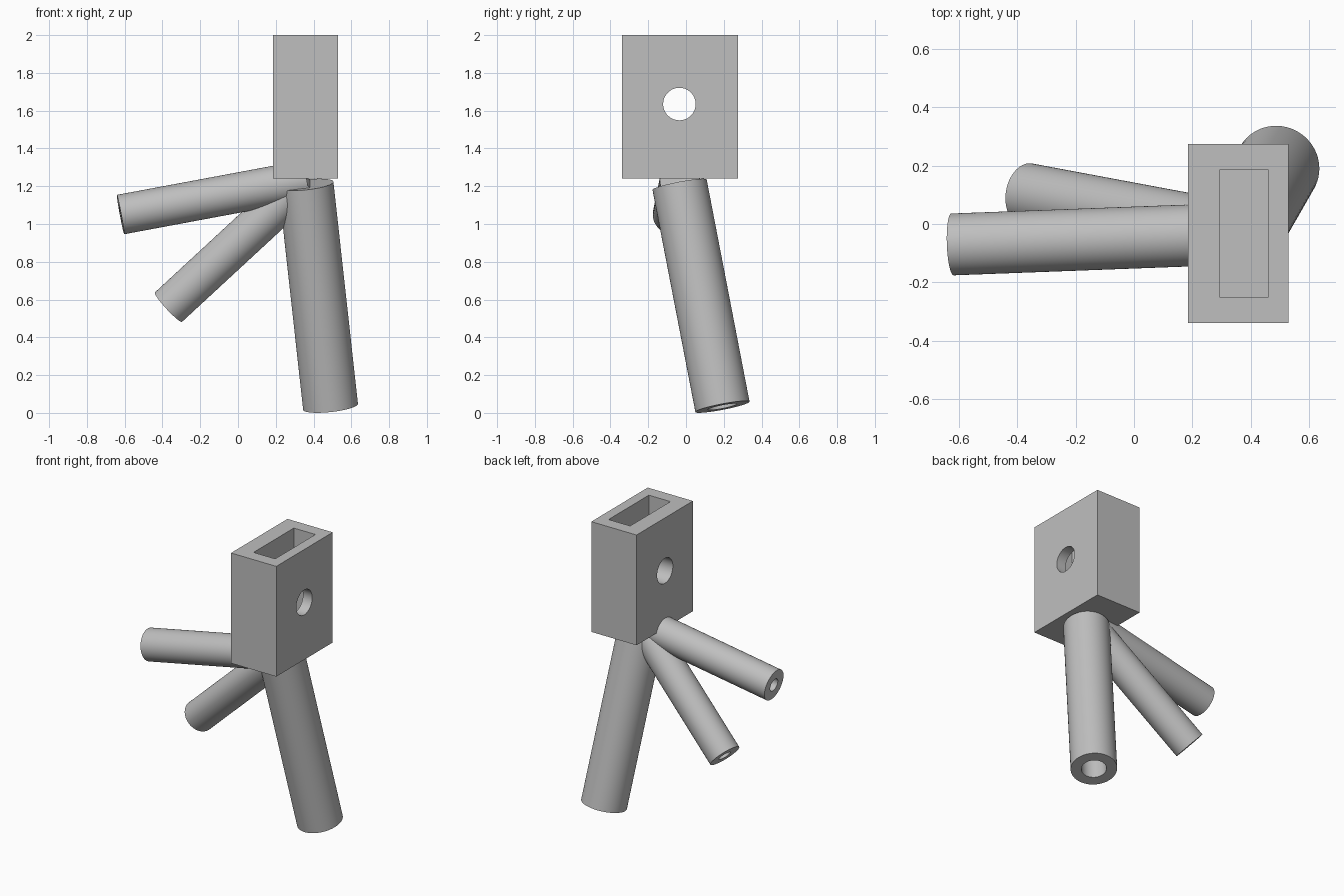
import bpy, bmesh, math
from mathutils import Vector, Matrix

default = bpy.data.objects.get("Cube")
if default:
    bpy.data.objects.remove(default, do_unlink=True)

# Single plain grey
grey = bpy.data.materials.new("plain_grey")
grey.use_nodes = True
GREY = (0.52, 0.52, 0.52, 1)
grey.diffuse_color = GREY
grey.node_tree.nodes["Principled BSDF"].inputs["Base Color"].default_value = GREY


def finish(name, bm):
    bmesh.ops.recalc_face_normals(bm, faces=bm.faces)
    mesh = bpy.data.meshes.new(name)
    bm.to_mesh(mesh)
    bm.free()
    mesh.materials.append(grey)
    obj = bpy.data.objects.new(name, mesh)
    bpy.context.collection.objects.link(obj)
    return obj


def select_only(obj):
    bpy.ops.object.select_all(action='DESELECT')
    obj.select_set(True)
    bpy.context.view_layer.objects.active = obj


def smooth(obj):
    select_only(obj)
    bpy.ops.object.shade_smooth_by_angle(angle=math.radians(35))


def box(name, low, high):
    low, high = Vector(low), Vector(high)
    bm = bmesh.new()
    bmesh.ops.create_cube(bm, size=1, matrix=Matrix.Translation((low + high) / 2)
                          @ Matrix.Diagonal((*(high - low), 1)))
    return finish(name, bm)


def cut(target, cutter):
    mod = target.modifiers.new("cut", 'BOOLEAN')
    mod.operation, mod.solver, mod.object = 'DIFFERENCE', 'EXACT', cutter
    select_only(target)
    bpy.ops.object.modifier_apply(modifier=mod.name)
    bpy.data.objects.remove(cutter, do_unlink=True)


def tube(name, mouth, root, radius, bore):
    """Round bar with a blind bore, turned from a profile between two points."""
    mouth, root = Vector(mouth), Vector(root)
    axis = root - mouth
    length = axis.length
    depth = length * 0.85
    profile = [(0, depth), (bore, depth), (bore, 0),
               (radius, 0), (radius, length), (0, length)]
    bm = bmesh.new()
    verts = [bm.verts.new((r, 0, z)) for r, z in profile]
    edges = [bm.edges.new(pair) for pair in zip(verts, verts[1:])]
    bmesh.ops.spin(bm, geom=verts + edges, cent=(0, 0, 0), axis=(0, 0, 1),
                   angle=math.tau, steps=64)
    bmesh.ops.remove_doubles(bm, verts=bm.verts, dist=1e-5)
    bm.transform(Matrix.Translation(mouth) @ axis.to_track_quat('Z', 'Y').to_matrix().to_4x4())
    smooth(finish(name, bm))


# Socket block with a pocket in the top and a cross hole through both sides
block = box("socket_block", (0.185, -0.34, 1.24), (0.53, 0.275, 2))
cut(block, box("pocket_cutter", (0.295, -0.252, 1.36), (0.46, 0.187, 2.1)))
bm = bmesh.new()
bmesh.ops.create_cone(bm, cap_ends=True, segments=64, radius1=0.086, radius2=0.086, depth=1,
                      matrix=Matrix.Translation((0.36, -0.035, 1.635))
                      @ Matrix.Rotation(math.pi / 2, 4, 'Y'))
cut(block, finish("hole_cutter", bm))
smooth(block)

# Three bored tubes meeting under the block
HUB = (0.36, -0.033, 1.233)
tube("main_leg", (0.49, 0.193, 0.032), (0.36, -0.034, 1.208), 0.146, 0.079)
tube("upper_branch", (-0.622, -0.07, 1.05), HUB, 0.106, 0.043)
tube("lower_branch", (-0.368, 0.103, 0.56), HUB, 0.106, 0.043)
